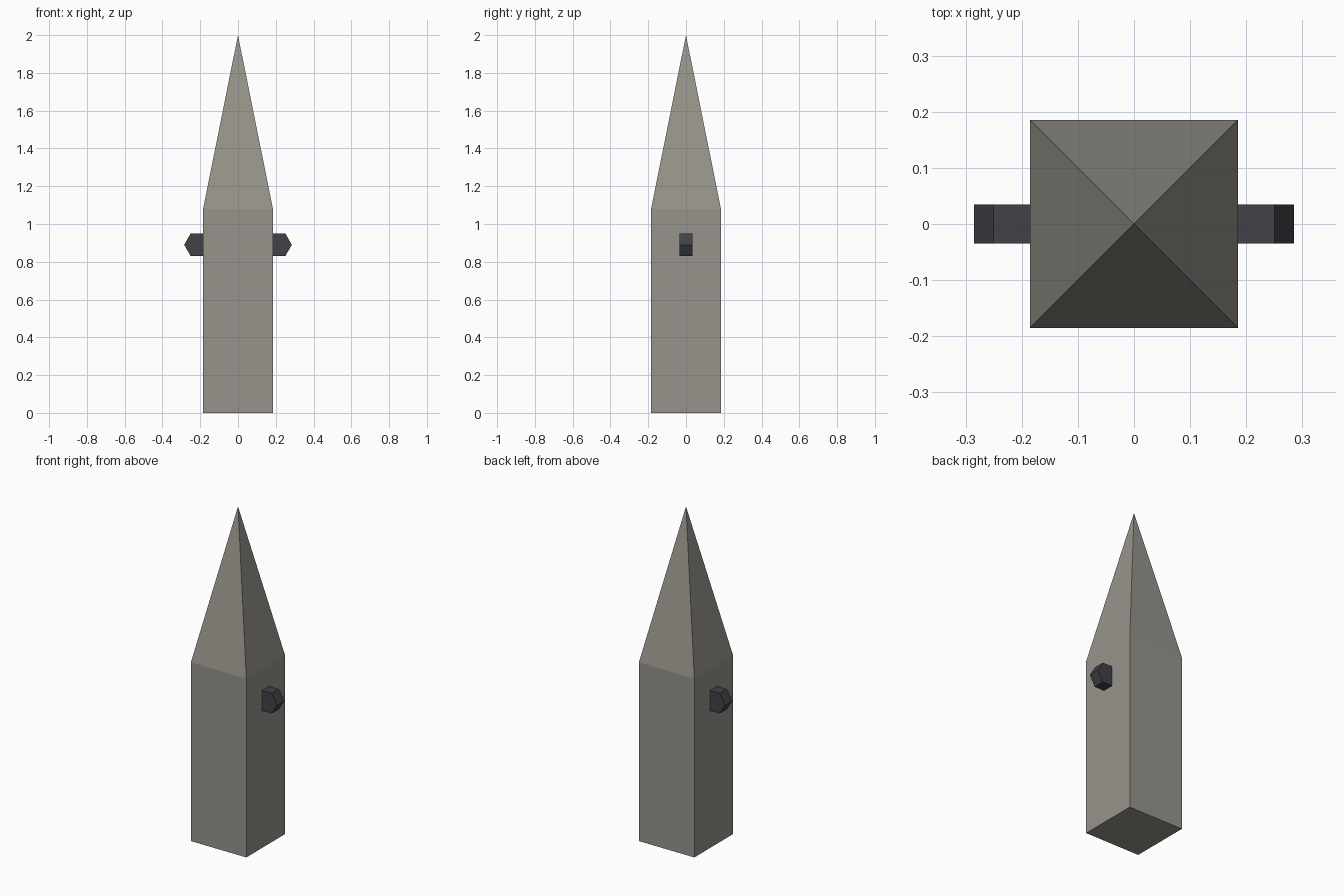
import bpy, math

if "Cube" in bpy.data.objects:
    bpy.data.objects.remove(bpy.data.objects["Cube"])


def material(name, rgb):
    m = bpy.data.materials.new(name)
    m.diffuse_color = (*rgb, 1)
    m.use_nodes = True
    m.node_tree.nodes["Principled BSDF"].inputs["Base Color"].default_value = m.diffuse_color
    return m


stone = material("warm grey stone", (0.31, 0.296, 0.258))
iron = material("dark iron", (0.054, 0.053, 0.063))

HALF, SHOULDER, TOP = 0.185, 1.08, 2.0

# Square shaft with a pyramid point, one closed mesh
corners = [(-HALF, -HALF), (HALF, -HALF), (HALF, HALF), (-HALF, HALF)]
verts = [(x, y, z) for z in (0, SHOULDER) for x, y in corners] + [(0, 0, TOP)]
faces = [(3, 2, 1, 0)]
for i in range(4):
    j = (i + 1) % 4
    faces += [(i, j, j + 4, i + 4), (i + 4, j + 4, 8)]
mesh = bpy.data.meshes.new("pointed_post")
mesh.from_pydata(verts, [], faces)
mesh.materials.append(stone)
post = bpy.data.objects.new("pointed_post", mesh)
bpy.context.collection.objects.link(post)

# Hexagonal side pegs, half sunk into the shaft, corner pointing outward
for side, name in ((-1, "left_peg"), (1, "right_peg")):
    bpy.ops.mesh.primitive_cylinder_add(
        vertices=6, radius=0.07, depth=0.07,
        location=(side * 0.215, 0, 0.89),
        rotation=(math.pi / 2, math.pi / 6, 0))
    peg = bpy.context.object
    peg.name = name
    # Aim one corner along x
    peg.rotation_euler = (math.pi / 2, math.pi / 2, 0)
    peg.data.materials.append(iron)
